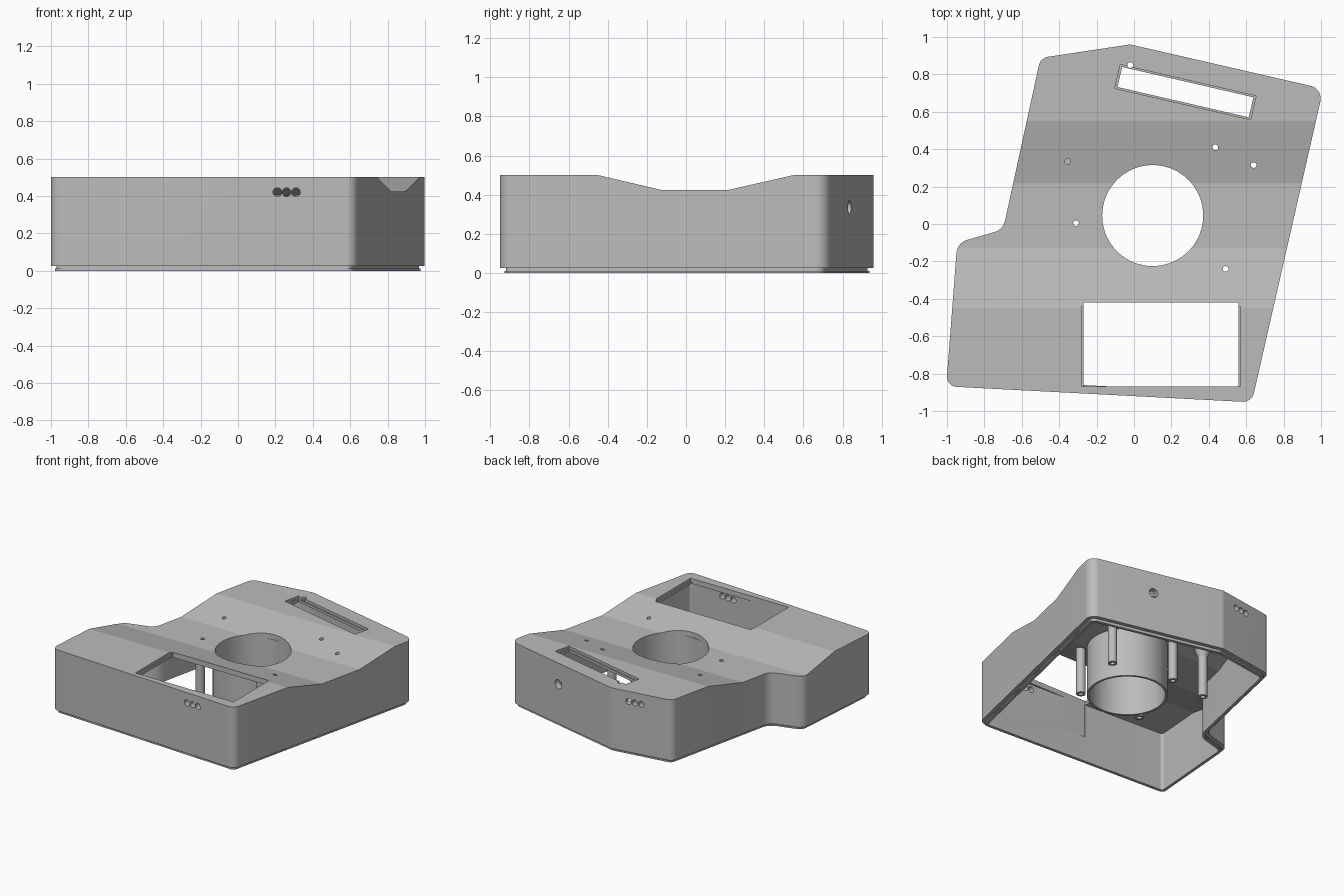
import bpy, bmesh, math
from mathutils import Vector, Matrix

cube = bpy.data.objects.get("Cube")
if cube:
    bpy.data.objects.remove(cube, do_unlink=True)

grey = bpy.data.materials.new("plain grey")
grey.use_nodes = True
GREY = (0.5, 0.5, 0.5, 1)
grey.diffuse_color = GREY
grey.node_tree.nodes["Principled BSDF"].inputs["Base Color"].default_value = GREY

# Plan outline, counter-clockwise: x, y, corner radius
OUTLINE = [(1.012, 0.723, 0.07), (-0.02, 0.96, 0.06), (-0.50, 0.888, 0.06),
           (-0.70, -0.03, 0.08), (-0.945, -0.10, 0.08), (-1.004, -0.868, 0.055),
           (0.63, -0.953, 0.06)]
# Height of the top along y
TOP = [(-2, 0.5), (-0.45, 0.5), (-0.13, 0.425), (0.22, 0.425), (0.55, 0.5), (2, 0.5)]


def top_height(y):
    for (y0, z0), (y1, z1) in zip(TOP, TOP[1:]):
        if y <= y1:
            return z0 + (z1 - z0) * (y - y0) / (y1 - y0)


def rounded_outline(inset):
    """Outline moved inward by inset, with filleted corners."""
    pts = []
    n = len(OUTLINE)
    for i, (x, y, r) in enumerate(OUTLINE):
        p = Vector((x, y))
        a = (Vector(OUTLINE[i - 1][:2]) - p).normalized()
        b = (Vector(OUTLINE[(i + 1) % n][:2]) - p).normalized()
        half = a.angle(b) / 2
        convex = a.x * b.y - a.y * b.x < 0
        sign = 1 if convex else -1
        mid = (a + b).normalized()
        p = p + mid * (sign * inset / math.sin(half))
        r = max(r - sign * inset, 0.02)
        centre = p + mid * (r / math.sin(half))
        start = p + a * (r / math.tan(half)) - centre
        sweep = sign * (math.pi - 2 * half)
        for k in range(13):
            pts.append(centre + Matrix.Rotation(sweep * k / 12, 2) @ start)
    return pts


def finish(bm, name):
    bmesh.ops.recalc_face_normals(bm, faces=bm.faces)
    mesh = bpy.data.meshes.new(name)
    bm.to_mesh(mesh)
    bm.free()
    mesh.materials.append(grey)
    obj = bpy.data.objects.new(name, mesh)
    bpy.context.collection.objects.link(obj)
    return obj


def prism(name, inset, z0, z1=None, drop=0):
    """Extruded outline; without z1 its top follows the dipped profile."""
    bm = bmesh.new()
    face = bm.faces.new([bm.verts.new((p.x, p.y, z0)) for p in rounded_outline(inset)])
    ext = bmesh.ops.extrude_face_region(bm, geom=[face])
    high = 1 if z1 is None else z1
    for v in ext["geom"]:
        if isinstance(v, bmesh.types.BMVert):
            v.co.z = high
    if z1 is None:
        for y, _ in TOP[1:-1]:
            bmesh.ops.bisect_plane(bm, geom=bm.verts[:] + bm.edges[:] + bm.faces[:],
                                   plane_co=(0, y, 0), plane_no=(0, 1, 0))
        for v in bm.verts:
            if v.co.z > 0.9:
                v.co.z = top_height(v.co.y) - drop
    return finish(bm, name)


def rod(name, centre, r, depth, direction=(0, 0, 1), r_top=None, sides=36):
    bm = bmesh.new()
    turn = Vector(direction).to_track_quat('Z', 'Y').to_matrix().to_4x4()
    bmesh.ops.create_cone(bm, cap_ends=True, segments=sides, radius1=r,
                          radius2=r if r_top is None else r_top, depth=depth,
                          matrix=Matrix.Translation(centre) @ turn)
    return finish(bm, name)


def block(name, centre, size, angle=0):
    bm = bmesh.new()
    bmesh.ops.create_cube(bm, size=1, matrix=Matrix.Translation(centre)
                          @ Matrix.Rotation(angle, 4, 'Z') @ Matrix.Diagonal((*size, 1)))
    return finish(bm, name)


def cut(obj, cutters):
    """Subtract cutters, bake the result and remove them."""
    for c in cutters:
        m = obj.modifiers.new("cut", 'BOOLEAN')
        m.operation, m.solver, m.object = 'DIFFERENCE', 'EXACT', c
    bpy.context.view_layer.update()
    baked = obj.evaluated_get(bpy.context.evaluated_depsgraph_get())
    mesh = bpy.data.meshes.new_from_object(baked)
    obj.modifiers.clear()
    obj.data = mesh
    for c in cutters:
        bpy.data.objects.remove(c, do_unlink=True)
    return obj


WALL = 0.045
TUBE = Vector((0.1, 0.045, 0))
parts = []

# Hollow housing with every opening
cutters = [prism("cavity", WALL, -0.1, drop=0.04),
           rod("bore", TUBE, 0.27, 3, sides=72)]

# Front window and angled rear slot, each with a stepped ledge
cutters += [block("window", (0.145, -0.645, 0.4), (0.83, 0.45, 0.4)),
            block("window_ledge", (0.145, -0.655, 0.53), (0.85, 0.43, 0.1)),
            block("slot", (0.275, 0.705, 0.4), (0.72, 0.11, 0.4), math.radians(-13)),
            block("slot_ledge", (0.275, 0.705, 0.53), (0.745, 0.13, 0.1), math.radians(-13))]

# Screw holes through the top
for x, y in [(-0.355, 0.335), (-0.31, 0.005), (0.435, 0.41), (0.64, 0.315),
             (0.49, -0.24), (-0.02, 0.85)]:
    cutters.append(rod("screw_hole", (x, y, 0.5), 0.015, 0.5))

# Triple ports in the front and rear walls, single port in the rear
for k in (-1, 0, 1):
    cutters.append(rod("front_port", (0.26 + 0.05 * k, -0.93, 0.42), 0.023, 0.2, (0, 1, 0)))
    cutters.append(rod("rear_port", (-0.21 + 0.05 * k, 0.93 + 0.0075 * k, 0.42),
                       0.023, 0.2, (-0.15, 1, 0)))
cutters.append(rod("round_port", (0.52, 0.836, 0.335), 0.035, 0.2, (0.224, 0.975, 0)))
parts.append(cut(prism("housing", 0, 0.025), cutters))

# Stepped lip under the housing wall
for name, inset, z0, z1 in [("lip_neck", 0.03, 0.01, 0.026), ("lip_foot", 0.022, 0, 0.011)]:
    parts.append(cut(prism(name, inset, z0, z1), [prism("cavity", WALL, -0.1, 0.2)]))

# Central tube
tube = rod("central_tube", TUBE + Vector((0, 0, 0.2025)), 0.287, 0.405, sides=72)
parts.append(cut(tube, [rod("bore", TUBE, 0.27, 3, sides=72)]))

# Hollow screw posts hanging from the underside of the top
POSTS = [(0.333, -0.19), (0.44, 0.287), (-0.046, 0.374), (-0.355, 0.335), (-0.2, -0.18)]
for x, y in POSTS:
    top = top_height(y) - 0.035
    post = rod("screw_post", (x, y, (top + 0.03) / 2), 0.033, top - 0.03)
    parts.append(cut(post, [rod("pilot_hole", (x, y, 0.03), 0.017, 0.4)]))
flare = rod("post_flare", (-0.355, 0.335, 0.385), 0.033, 0.07, r_top=0.065)
parts.append(cut(flare, [rod("pilot_hole", (-0.355, 0.335, 0.4), 0.017, 0.4)]))

# Smooth curves, crisp edges
for obj in parts:
    bpy.ops.object.select_all(action='DESELECT')
    obj.select_set(True)
    bpy.context.view_layer.objects.active = obj
    bpy.ops.object.shade_smooth_by_angle(angle=math.radians(12.5))
